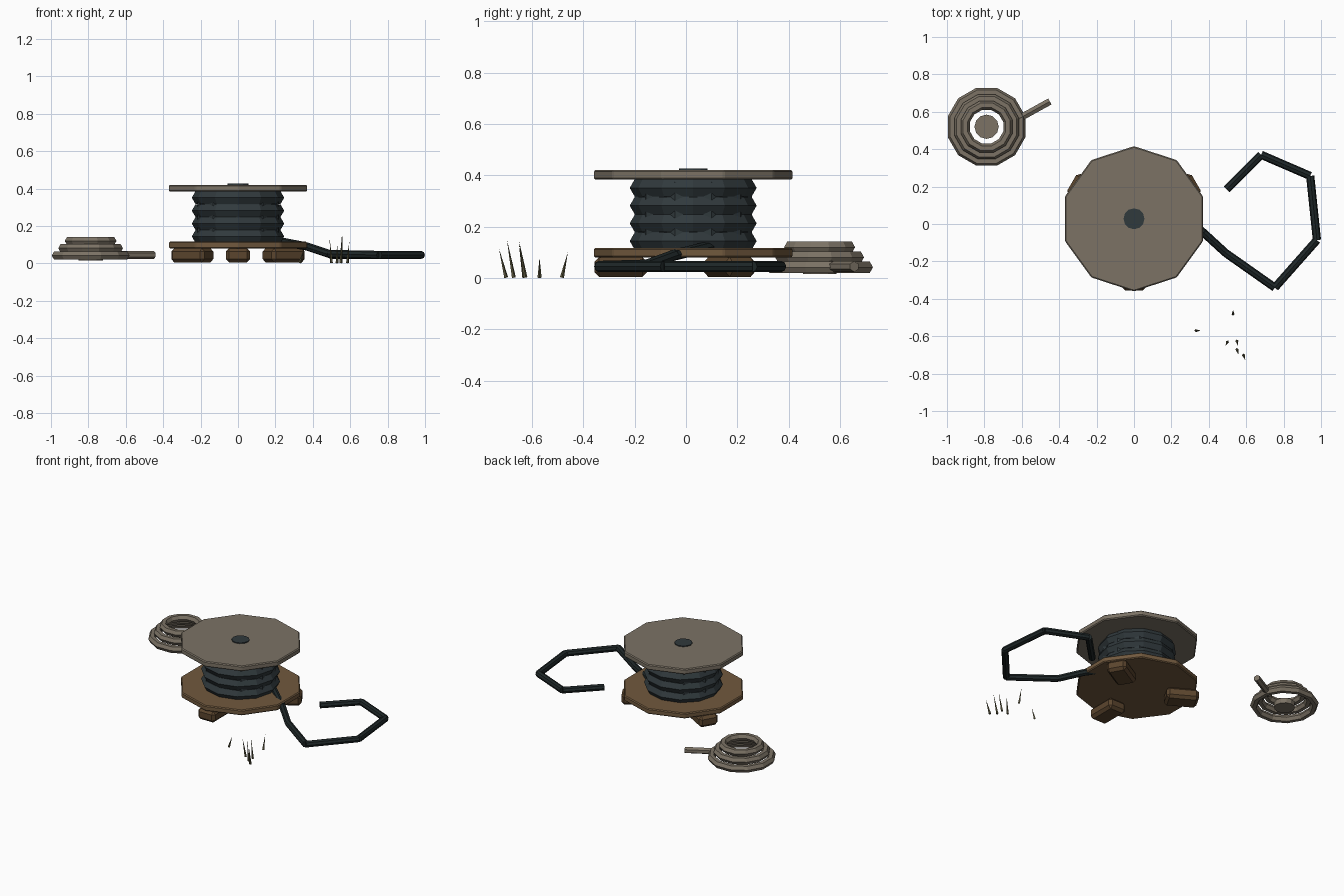
import bpy, math
from mathutils import Vector, Matrix

cube = bpy.data.objects.get("Cube")
if cube:
    bpy.data.objects.remove(cube, do_unlink=True)


def material(name, rgb):
    m = bpy.data.materials.new(name)
    m.use_nodes = True
    m.diffuse_color = (*rgb, 1)
    m.node_tree.nodes["Principled BSDF"].inputs["Base Color"].default_value = (*rgb, 1)
    return m


GREY = material("weathered grey wood", (0.2, 0.17, 0.13))
BROWN = material("brown wood", (0.165, 0.1, 0.048))
FEET = material("dark brown wood", (0.105, 0.06, 0.027))
WOUND = material("blue grey cable", (0.03, 0.041, 0.046))
LOOSE = material("dark cable", (0.013, 0.02, 0.021))
GRASS = material("dry grass", (0.11, 0.1, 0.05))
CENTRE_Y = 0.028


def finish(name, mat, bevel=0):
    ob = bpy.context.object
    ob.name = name
    ob.data.materials.append(mat)
    if bevel:
        mod = ob.modifiers.new("Bevel", "BEVEL")
        mod.width = bevel
        mod.segments = 1
    return ob


def disc(name, mat, centre, radius, low, high, sides, turn=0, bevel=0):
    bpy.ops.mesh.primitive_cylinder_add(
        vertices=sides, radius=radius, depth=high - low,
        location=(*centre, (low + high) / 2), rotation=(0, 0, turn))
    return finish(name, mat, bevel)


def ring(name, mat, centre, radius, tube, z, turn=0, sides=6):
    bpy.ops.mesh.primitive_torus_add(
        major_segments=12, minor_segments=sides, major_radius=radius,
        minor_radius=tube, location=(*centre, z), rotation=(0, 0, turn))
    return finish(name, mat)


def rod(name, mat, start, end, r1, r2, sides):
    a, b = Vector(start), Vector(end)
    bpy.ops.mesh.primitive_cone_add(
        vertices=sides, radius1=r1, radius2=r2, depth=(b - a).length,
        location=(a + b) / 2, rotation=(b - a).to_track_quat("Z", "Y").to_euler())
    return finish(name, mat)


# Spool: two flanges, core, wound cable and hub cap
spool = (0, CENTRE_Y)
disc("lower_flange", BROWN, spool, 0.388, 0.08, 0.117, 10, bevel=0.006)
disc("upper_flange", GREY, spool, 0.388, 0.383, 0.42, 10, bevel=0.006)
disc("spool_core", WOUND, spool, 0.175, 0.1, 0.4, 12)
disc("wound_cable_bulk", WOUND, spool, 0.228, 0.122, 0.374, 10)
disc("hub_cap", WOUND, spool, 0.056, 0.41, 0.426, 12)
for i in range(4):
    ring(f"cable_wrap_{i + 1}", WOUND, spool, 0.208, 0.039, 0.144 + i * 0.069)

# Three feet set radially beneath the spool
for i in range(3):
    angle = math.radians(30 + 120 * i)
    bpy.ops.mesh.primitive_cube_add(size=1)
    foot = finish(f"foot_{i + 1}", FEET, 0.018)
    foot.data.transform(Matrix.Diagonal((0.205, 0.13, 0.076, 1)))
    foot.location = (0.282 * math.cos(angle), CENTRE_Y + 0.282 * math.sin(angle), 0.043)
    foot.rotation_euler.z = angle

# Loose cable end trailing over the ground
path = [(0.19, 0.1, 0.125), (0.37, -0.045, 0.09), (0.49, -0.155, 0.05),
        (0.753, -0.34, 0.045), (0.978, -0.086, 0.045), (0.942, 0.257, 0.045),
        (0.68, 0.37, 0.045), (0.495, 0.185, 0.045)]
for i, (a, b) in enumerate(zip(path, path[1:])):
    rod(f"loose_cable_{i + 1}", LOOSE, a, b, 0.022, 0.022, 8)

# Coiled rope heap with a free tail
heap = (-0.788, 0.52)
for i in range(3):
    ring(f"rope_coil_{i + 1}", GREY, heap, 0.19 - i * 0.036, 0.025,
         0.042 + i * 0.039, math.radians(15))
disc("rope_centre", GREY, heap, 0.065, 0.015, 0.05, 12)
rod("rope_tail", GREY, (-0.64, 0.55, 0.045), (-0.45, 0.655, 0.045), 0.021, 0.021, 6)

# Sparse grass blades: base x, base y, tip x, tip y, height
blades = [(0.53, -0.483, 0.53, -0.46, 0.1), (0.33, -0.57, 0.355, -0.57, 0.08),
          (0.5, -0.63, 0.49, -0.65, 0.13), (0.55, -0.625, 0.555, -0.65, 0.145),
          (0.55, -0.67, 0.558, -0.697, 0.15), (0.585, -0.7, 0.595, -0.728, 0.115)]
for i, (x, y, tx, ty, h) in enumerate(blades):
    rod(f"grass_blade_{i + 1}", GRASS, (x, y, 0.002), (tx, ty, h), 0.008, 0, 4)
